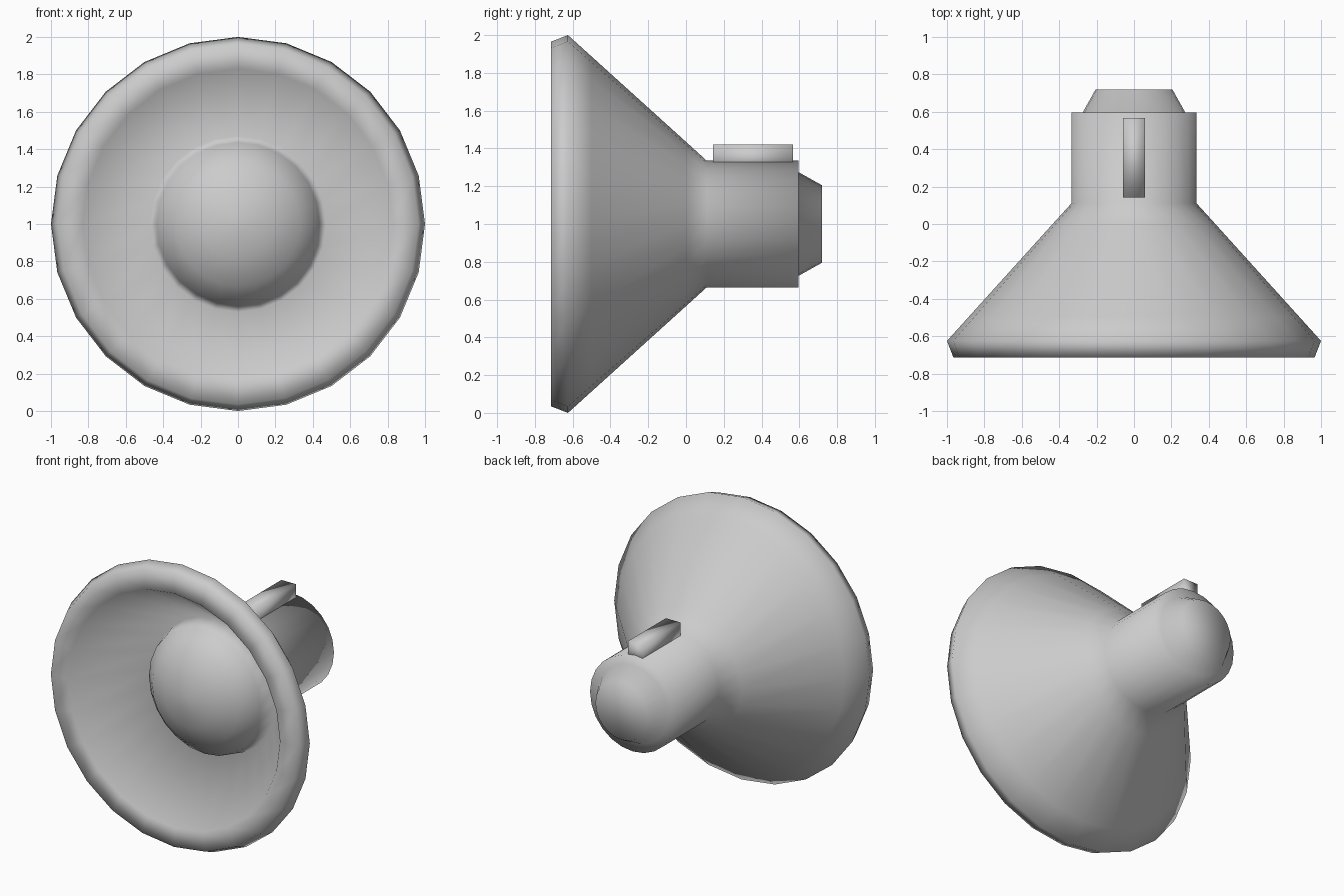
import bpy, bmesh, math

if "Cube" in bpy.data.objects:
    bpy.data.objects.remove(bpy.data.objects["Cube"])

SEGMENTS = 24
AXIS_Z = 1.0

grey = bpy.data.materials.new("mid grey")
grey.use_nodes = True
grey.diffuse_color = (0.6, 0.6, 0.6, 1)
grey.node_tree.nodes["Principled BSDF"].inputs["Base Color"].default_value = (0.6, 0.6, 0.6, 1)


def finish(bm, name):
    bmesh.ops.recalc_face_normals(bm, faces=bm.faces)
    for face in bm.faces:
        face.smooth = True
    mesh = bpy.data.meshes.new(name)
    bm.to_mesh(mesh)
    bm.free()
    mesh.materials.append(grey)
    obj = bpy.data.objects.new(name, mesh)
    bpy.context.collection.objects.link(obj)
    return obj


def lathe(name, profile):
    """Turn (y, radius) points around the horn axis and cap both ends."""
    bm = bmesh.new()
    rings = []
    for y, radius in profile:
        ring = []
        for i in range(SEGMENTS):
            a = math.tau * i / SEGMENTS
            ring.append(bm.verts.new((radius * math.sin(a), y, AXIS_Z + radius * math.cos(a))))
        rings.append(ring)
    for a, b in zip(rings, rings[1:]):
        for i in range(SEGMENTS):
            j = (i + 1) % SEGMENTS
            bm.faces.new((a[i], a[j], b[j], b[i]))
    bm.faces.new(rings[0])
    bm.faces.new(rings[-1])
    return finish(bm, name)


# Horn: back cap, driver barrel, flare, flat rim, inner cone and centre dome
back = [(0.72, 0.205), (0.595, 0.275), (0.595, 0.335), (0.11, 0.335)]
flare = [(0.0, 0.435), (-0.5, 0.887)]
rim = [(-0.625, 1.0), (-0.715, 0.965), (-0.715, 0.83)]
DOME_RADIUS, DOME_BASE, DOME_HEIGHT = 0.47, -0.25, 0.33
dome = []
for angle in (0, 22, 45, 67, 85):
    t = math.radians(angle)
    dome.append((DOME_BASE - DOME_HEIGHT * math.sin(t), DOME_RADIUS * math.cos(t)))
lathe("horn", back + flare + rim + dome)

# Mounting fin on top of the barrel
bm = bmesh.new()
bmesh.ops.create_cube(bm, size=1)
bmesh.ops.scale(bm, vec=(0.115, 0.425, 0.14), verts=bm.verts)
bmesh.ops.translate(bm, vec=(0, 0.355, 1.35), verts=bm.verts)
finish(bm, "mounting_fin")
